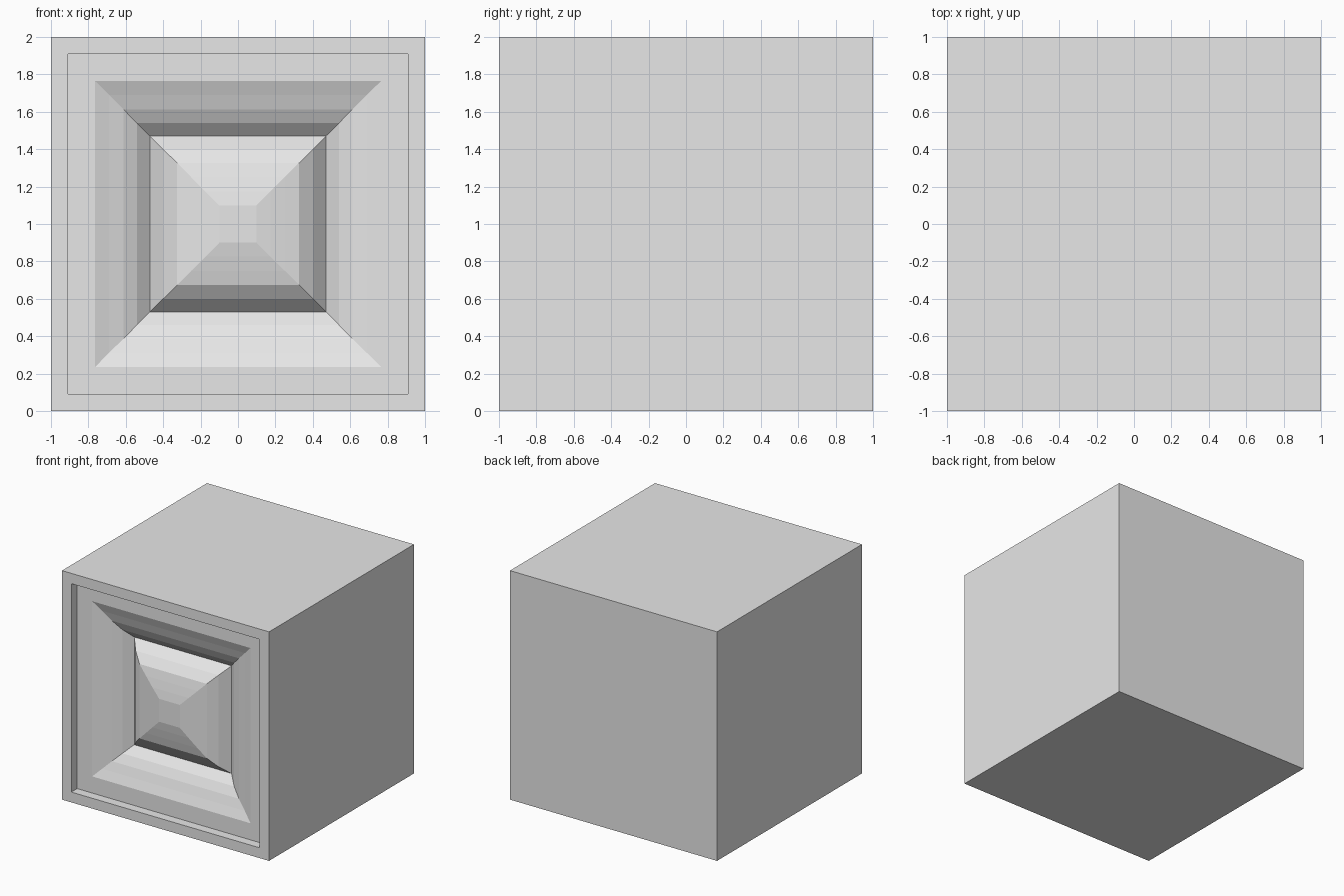
import bpy
import bmesh

if "Cube" in bpy.data.objects:
    bpy.data.objects.remove(bpy.data.objects["Cube"], do_unlink=True)

# One plain grey for the whole loudspeaker
grey = bpy.data.materials.new("light_grey")
grey.use_nodes = True
colour = (0.8, 0.8, 0.8, 1)
grey.diffuse_color = colour
grey.node_tree.nodes["Principled BSDF"].inputs["Base Color"].default_value = colour


def square_loft(name, profile, cap_start=False, cap_end=False):
    """Skin square rings given as (half width, depth behind the front)."""
    bm = bmesh.new()
    rings = []
    for half, depth in profile:
        corners = [(-1, -1), (1, -1), (1, 1), (-1, 1)]
        rings.append([bm.verts.new((sx * half, depth - 1, sz * half + 1))
                      for sx, sz in corners])
    for outer, inner in zip(rings, rings[1:]):
        for i in range(4):
            j = (i + 1) % 4
            bm.faces.new((outer[i], outer[j], inner[j], inner[i]))
    if cap_start:
        bm.faces.new(rings[0][::-1])
    if cap_end:
        bm.faces.new(rings[-1])
    mesh = bpy.data.meshes.new(name)
    bm.to_mesh(mesh)
    bm.free()
    mesh.materials.append(grey)
    obj = bpy.data.objects.new(name, mesh)
    bpy.context.collection.objects.link(obj)
    return obj


# Cabinet: back, sides, front rim and recess wall
square_loft("cabinet", [(1, 2), (1, 0), (0.91, 0), (0.91, 0.08)], cap_start=True)

# Baffle: flat border around the speaker opening
square_loft("baffle", [(0.91, 0.08), (0.765, 0.08)])

# Cone: stepped square funnel, steeper towards the middle
square_loft("speaker_cone", [(0.765, 0.08), (0.69, 0.11), (0.613, 0.137),
                             (0.54, 0.176), (0.47, 0.24)])

# Dust cap: faceted square dome bulging forward
square_loft("dust_cap", [(0.47, 0.24), (0.4, 0.16), (0.325, 0.105), (0.25, 0.086),
                         (0.175, 0.069), (0.1, 0.055)], cap_end=True)
